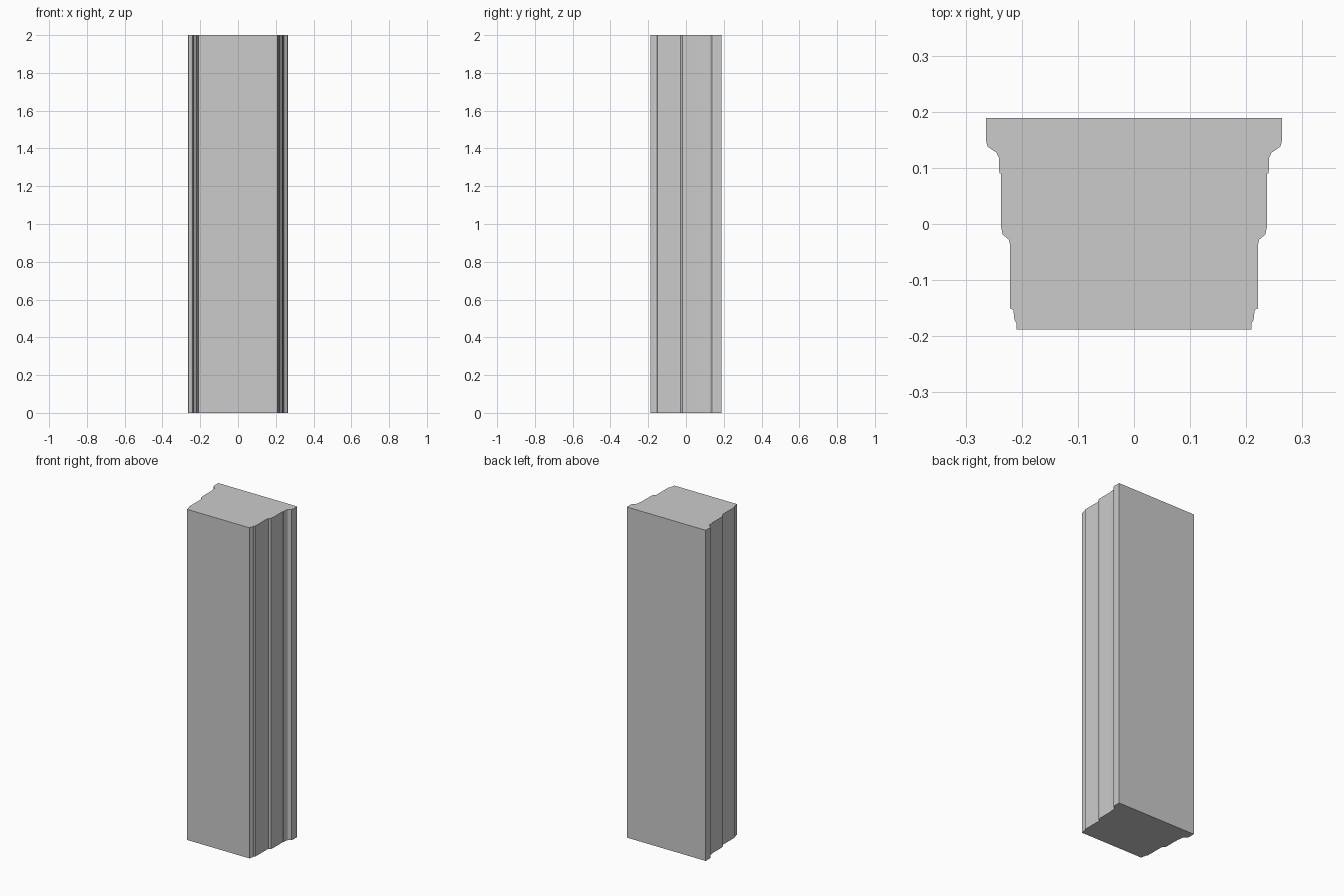
import bpy
import bmesh

cube = bpy.data.objects.get("Cube")
if cube:
    bpy.data.objects.remove(cube, do_unlink=True)

HEIGHT = 2.0

# Half of the moulded cross-section, back to front
half = [(0.264, 0.189), (0.264, 0.15), (0.261, 0.138), (0.245, 0.127),
        (0.241, 0.118), (0.24, 0.09), (0.237, 0.09), (0.237, -0.005),
        (0.234, -0.019), (0.223, -0.028), (0.221, -0.037), (0.221, -0.15),
        (0.215, -0.153), (0.213, -0.171), (0.209, -0.178), (0.209, -0.188)]
outline = half + [(-x, y) for x, y in reversed(half)]

# Plain grey finish
grey = bpy.data.materials.new("plain_grey")
grey.use_nodes = True
colour = (0.6, 0.6, 0.6, 1)
grey.diffuse_color = colour
grey.node_tree.nodes["Principled BSDF"].inputs["Base Color"].default_value = colour

# Extrude the section into the moulded post
bm = bmesh.new()
base = bm.faces.new([bm.verts.new((x, y, 0)) for x, y in outline])
result = bmesh.ops.extrude_face_region(bm, geom=[base], use_keep_orig=True)
top_verts = [g for g in result["geom"] if isinstance(g, bmesh.types.BMVert)]
bmesh.ops.translate(bm, verts=top_verts, vec=(0, 0, HEIGHT))
bmesh.ops.recalc_face_normals(bm, faces=bm.faces)

mesh = bpy.data.meshes.new("moulded_post")
bm.to_mesh(mesh)
bm.free()
mesh.materials.append(grey)
post = bpy.data.objects.new("moulded_post", mesh)
bpy.context.collection.objects.link(post)
